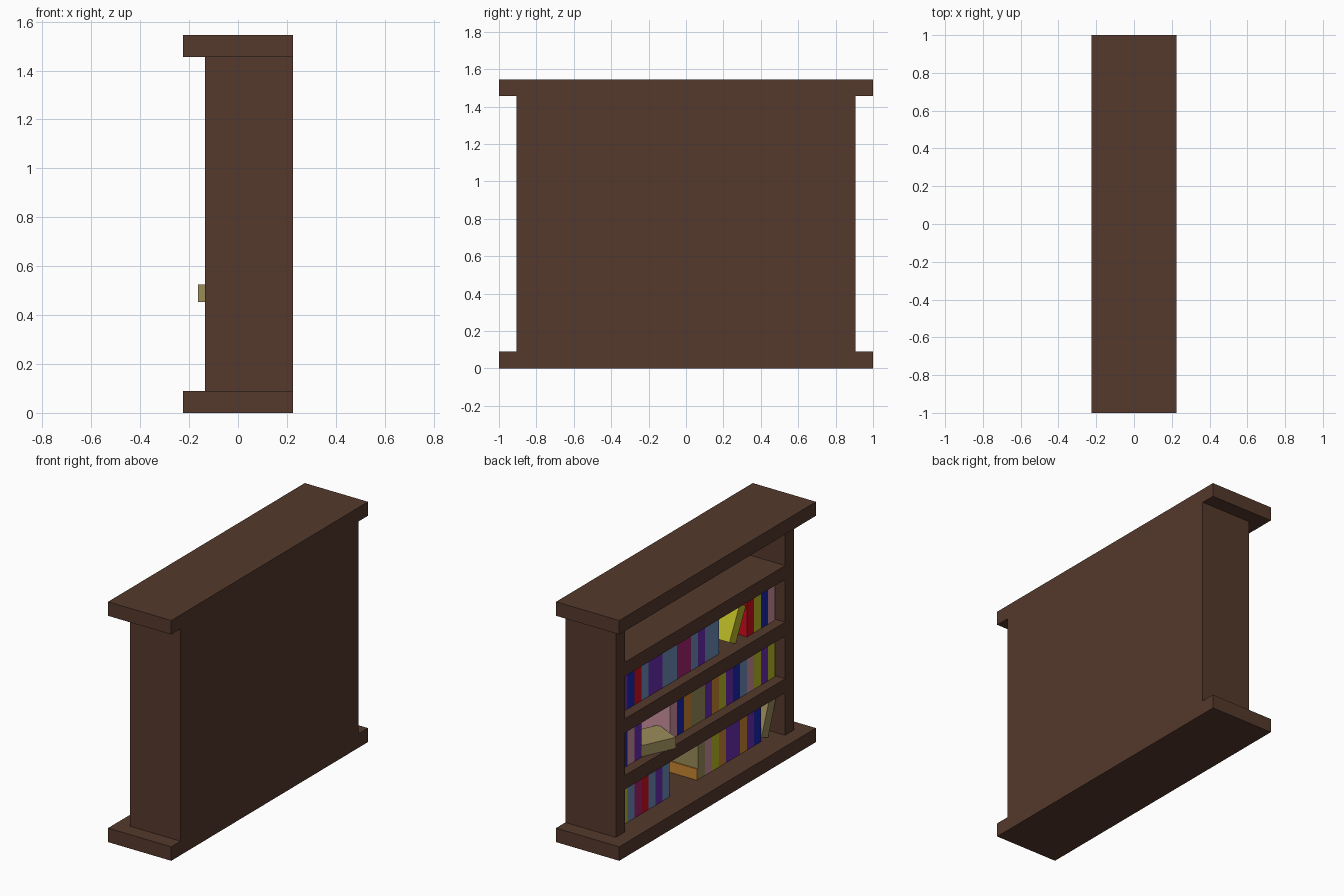
import bpy, bmesh
from math import radians
from mathutils import Matrix, Vector

cube = bpy.data.objects.get("Cube")
if cube:
    bpy.data.objects.remove(cube, do_unlink=True)


def material(name, rgb):
    m = bpy.data.materials.new(name)
    m.use_nodes = True
    m.diffuse_color = (*rgb, 1)
    m.node_tree.nodes["Principled BSDF"].inputs["Base Color"].default_value = (*rgb, 1)
    return m


wood = material("dark_wood", (0.089, 0.041, 0.026))
COVERS = {
    "N": material("navy", (0.01, 0.019, 0.43)),
    "R": material("red", (0.645, 0.004, 0.013)),
    "S": material("slate_blue", (0.153, 0.262, 0.479)),
    "P": material("purple", (0.141, 0.025, 0.43)),
    "M": material("magenta", (0.38, 0.017, 0.168)),
    "V": material("mauve", (0.61, 0.283, 0.342)),
    "O": material("yellow", (0.51, 0.5, 0.02)),
    "C": material("ochre", (0.578, 0.235, 0.032)),
    "K": material("khaki", (0.327, 0.262, 0.102)),
}


def finish(bm, name, mat):
    bmesh.ops.recalc_face_normals(bm, faces=bm.faces)
    mesh = bpy.data.meshes.new(name)
    bm.to_mesh(mesh)
    bm.free()
    mesh.materials.append(mat)
    obj = bpy.data.objects.new(name, mesh)
    bpy.context.collection.objects.link(obj)
    return obj


def box(name, lo, hi, mat):
    """Axis-aligned box between two corners."""
    lo, hi = Vector(lo), Vector(hi)
    bm = bmesh.new()
    bmesh.ops.create_cube(bm, size=1, matrix=Matrix.Translation((lo + hi) / 2)
                          @ Matrix.Diagonal((*(hi - lo), 1)))
    return finish(bm, name, mat)


# Proportions
PITCH = 0.364          # distance between shelves
BOARD = 0.09           # board thickness
FRONT, INNER, BACK = -0.135, 0.13, 0.225
OUT_Y, IN_Y = 0.905, 0.815
BOOK_W, BOOK_H, SPINE_X = 0.0714, 0.23, -0.07

# Plinth and top board
box("plinth", (-BACK, -1, 0), (BACK, 1, BOARD), wood)
box("top_board", (-BACK, -1, 4 * PITCH), (BACK, 1, 4 * PITCH + BOARD), wood)

# Sides and back as one U-shaped profile, extruded upward
half = [(BACK, OUT_Y), (FRONT, OUT_Y), (FRONT, IN_Y), (INNER, IN_Y)]
outline = half + [(x, -y) for x, y in reversed(half)]
bm = bmesh.new()
face = bm.faces.new([bm.verts.new((x, y, BOARD)) for x, y in outline])
rise = bmesh.ops.extrude_face_region(bm, geom=[face])["geom"]
bmesh.ops.translate(bm, vec=(0, 0, 4 * PITCH - BOARD),
                    verts=[v for v in rise if isinstance(v, bmesh.types.BMVert)])
finish(bm, "case_sides_and_back", wood)

# Inner shelves
for i in (1, 2, 3):
    box(f"shelf_{i}", (FRONT, -IN_Y, i * PITCH), (INNER, IN_Y, i * PITCH + BOARD), wood)


def floor(level):
    return level * PITCH + BOARD


# Upright books: shelf level, starting y, colour of each book in order
ROWS = [
    (2, 0.765, "PNRSPPSSMMSPSS"), (2, -0.52, "RONV"),
    (1, 0.765, "NVP"), (1, 0.265, "VNCKKPCOPNSVOPO"),
    (0, 0.765, "OSMRSPS"), (0, -0.02, "KVOCPPCPN"),
]
for row, (level, start, colours) in enumerate(ROWS):
    for i, c in enumerate(colours):
        y = start - i * BOOK_W
        box(f"book_{row}_{i}", (SPINE_X, y - BOOK_W, floor(level)),
            (INNER, y, floor(level) + BOOK_H), COVERS[c])


# Leaning books, pivoting on their lower edge
def leaning_book(name, level, y, degrees, colour):
    book = box(name, (SPINE_X, 0, 0), (INNER - 0.005, BOOK_W, BOOK_H), COVERS[colour])
    book.location = (0, y, floor(level))
    book.rotation_euler.x = radians(degrees)


leaning_book("leaning_yellow_book", 2, -0.405, 27, "O")
leaning_book("leaning_khaki_book", 0, -0.735, 20, "K")

# Book lying flat and turned, jutting past the shelf edge
lying = box("lying_book", (-0.1, -0.115, 0), (0.1, 0.115, BOOK_W), COVERS["K"])
lying.location = (-0.025, 0.4, floor(1))
lying.rotation_euler.z = radians(-25)

# Low ochre book on the bottom shelf
box("low_book", (SPINE_X, -0.02, floor(0)), (INNER, -0.012, floor(0) + BOOK_W), COVERS["C"])
